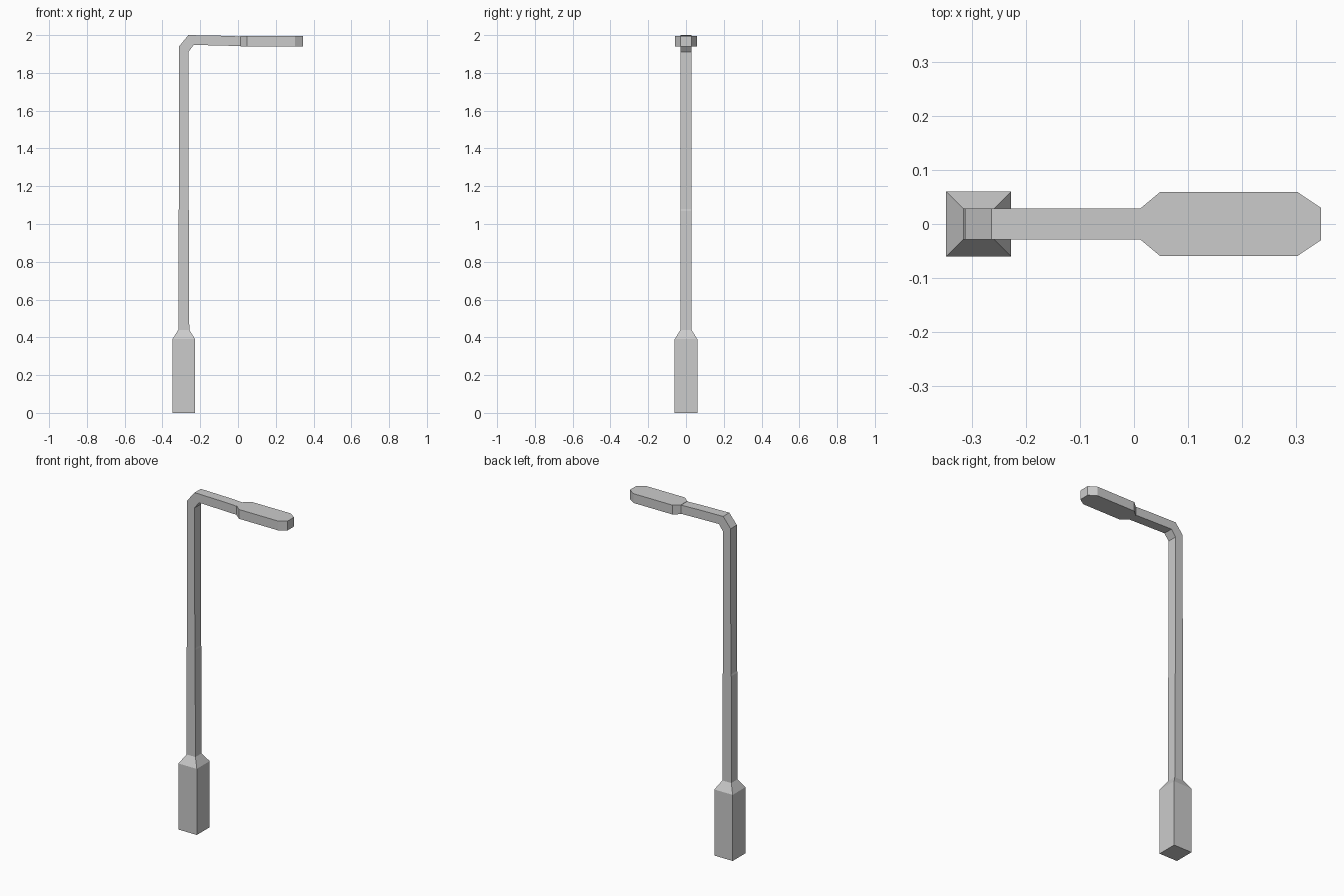
import bpy, bmesh

if "Cube" in bpy.data.objects:
    bpy.data.objects.remove(bpy.data.objects["Cube"])


def finish(name, bm):
    bmesh.ops.recalc_face_normals(bm, faces=bm.faces[:])
    mesh = bpy.data.meshes.new(name)
    bm.to_mesh(mesh)
    bm.free()
    obj = bpy.data.objects.new(name, mesh)
    bpy.context.collection.objects.link(obj)
    return obj


def loft(name, rings, cap_start=True, cap_end=True):
    """Join successive four-corner rings into a tube."""
    bm = bmesh.new()
    loops = [[bm.verts.new(p) for p in ring] for ring in rings]
    for a, b in zip(loops, loops[1:]):
        for i in range(4):
            j = (i + 1) % 4
            bm.faces.new((a[i], a[j], b[j], b[i]))
    if cap_start:
        bm.faces.new(loops[0])
    if cap_end:
        bm.faces.new(loops[-1])
    return finish(name, bm)


def square(cx, z, r):
    return [(cx - r, -r, z), (cx + r, -r, z), (cx + r, r, z), (cx - r, r, z)]


# Square base with a tapered shoulder
CX = -0.287
loft("base", [square(CX, 0, 0.06), square(CX, 0.39, 0.06),
              square(CX, 0.44, 0.029)], cap_end=False)

# Pole bending into the horizontal arm: (outer x, z), (inner x, z)
Y = 0.029
path = [((-0.316, 0.44), (-0.258, 0.44)),
        ((-0.316, 1.07), (-0.260, 1.07)),
        ((-0.313, 1.08), (-0.262, 1.08)),
        ((-0.312, 1.94), (-0.263, 1.91)),
        ((-0.263, 2.00), (-0.235, 1.948)),
        ((-0.100, 1.997), (-0.100, 1.945)),
        ((0.012, 1.993), (0.012, 1.942))]
rings = [[(o[0], -Y, o[1]), (i[0], -Y, i[1]), (i[0], Y, i[1]), (o[0], Y, o[1])]
         for o, i in path]
loft("pole_and_arm", rings, cap_start=False, cap_end=False)

# Flat lamp head with chamfered ends
head = [(0.012, 0.029), (0.048, 0.059), (0.302, 0.059), (0.345, 0.03)]
loft("lamp_head", [[(x, -w, 1.995), (x, -w, 1.94), (x, w, 1.94), (x, w, 1.995)]
                   for x, w in head])
